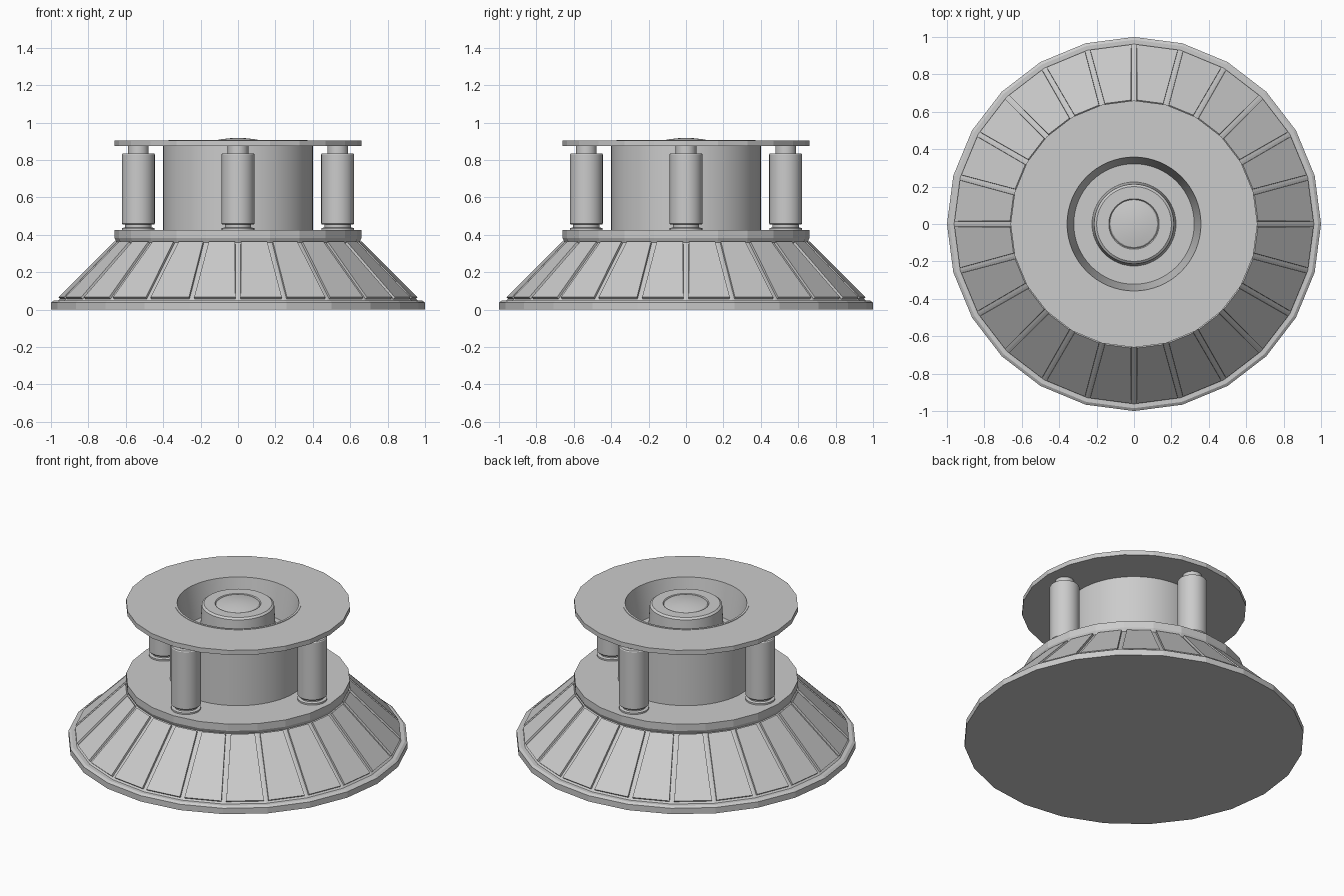
import bpy, bmesh, math

if "Cube" in bpy.data.objects:
    bpy.data.objects.remove(bpy.data.objects["Cube"])


def lathe(name, profile, sides, smooth=False, loc=(0, 0, 0), closed=False):
    """Spin an (r, z) profile round z; r = 0 points become poles."""
    bm = bmesh.new()
    rings = []
    for r, z in profile:
        if r == 0:
            rings.append([bm.verts.new((0, 0, z))] * sides)
        else:
            rings.append([bm.verts.new((r * math.cos(2 * math.pi * i / sides),
                                        r * math.sin(2 * math.pi * i / sides), z))
                          for i in range(sides)])
    pairs = list(zip(rings, rings[1:]))
    if closed:
        pairs.append((rings[-1], rings[0]))
    for a, b in pairs:
        for i in range(sides):
            j = (i + 1) % sides
            loop = list(dict.fromkeys([a[i], a[j], b[j], b[i]]))
            bm.faces.new(loop)
    bmesh.ops.recalc_face_normals(bm, faces=bm.faces)
    me = bpy.data.meshes.new(name)
    bm.to_mesh(me)
    bm.free()
    ob = bpy.data.objects.new(name, me)
    bpy.context.collection.objects.link(ob)
    ob.location = loc
    if smooth:
        bpy.ops.object.select_all(action='DESELECT')
        ob.select_set(True)
        bpy.context.view_layer.objects.active = ob
        bpy.ops.object.shade_smooth_by_angle(angle=math.radians(30))
    return ob


SIDES = 24

# Foot ring with a small chamfer
lathe("foot_ring", [(0, 0), (1, 0), (1, 0.038), (0.985, 0.048), (0, 0.048)], SIDES)

# Sloped skirt with a raised panel on each side
skirt = lathe("skirt", [(0, 0.04), (0.962, 0.048), (0.645, 0.365), (0, 0.37)], SIDES)
bm = bmesh.new()
bm.from_mesh(skirt.data)
panels = [f for f in bm.faces if len(f.verts) == 4]
bmesh.ops.inset_individual(bm, faces=panels, thickness=0.02, depth=0)
walls = bmesh.ops.extrude_discrete_faces(bm, faces=panels)["faces"]
for f in walls:
    n = f.normal.copy()
    # close the sides of the lifted panel
    low = [bm.verts.new(v.co) for v in f.verts]
    top = list(f.verts)
    for v in top:
        v.co += n * 0.013
    for i in range(4):
        j = (i + 1) % 4
        bm.faces.new([low[i], low[j], top[j], top[i]])
bmesh.ops.remove_doubles(bm, verts=bm.verts, dist=0.0005)
bm.to_mesh(skirt.data)
bm.free()

# Lower plate above the skirt
lathe("lower_plate", [(0, 0.36), (0.65, 0.36), (0.66, 0.382), (0.66, 0.426), (0, 0.426)], SIDES)

# Upper plate with round opening
lathe("upper_plate", [(0.365, 0.875), (0.66, 0.875), (0.66, 0.905), (0.365, 0.905)],
      SIDES, closed=True)

# Hollow drum with a raised lip and tapered well
lathe("drum", [(0, 0.42), (0.4, 0.42), (0.4, 0.88), (0.372, 0.88), (0.372, 0.908),
               (0.358, 0.908), (0.322, 0.70), (0, 0.70)], 64, smooth=True)

# Centre post with domed button
lathe("centre_post", [(0, 0.69), (0.225, 0.69), (0.213, 0.895), (0.2, 0.905),
                      (0.135, 0.905), (0.13, 0.898), (0.123, 0.905), (0.09, 0.911),
                      (0.05, 0.916), (0.015, 0.918), (0, 0.918)], 64, smooth=True)

# Four pillars between the plates
pillar = [(0, 0.42), (0.087, 0.42), (0.087, 0.436), (0.07, 0.44), (0.07, 0.455),
          (0.084, 0.455), (0.088, 0.46), (0.088, 0.83), (0.084, 0.836),
          (0.055, 0.836), (0.055, 0.88), (0, 0.88)]
for k in range(4):
    a = k * math.pi / 2
    lathe(f"pillar_{k + 1}", pillar, 32, smooth=True,
          loc=(0.533 * math.cos(a), 0.533 * math.sin(a), 0))
